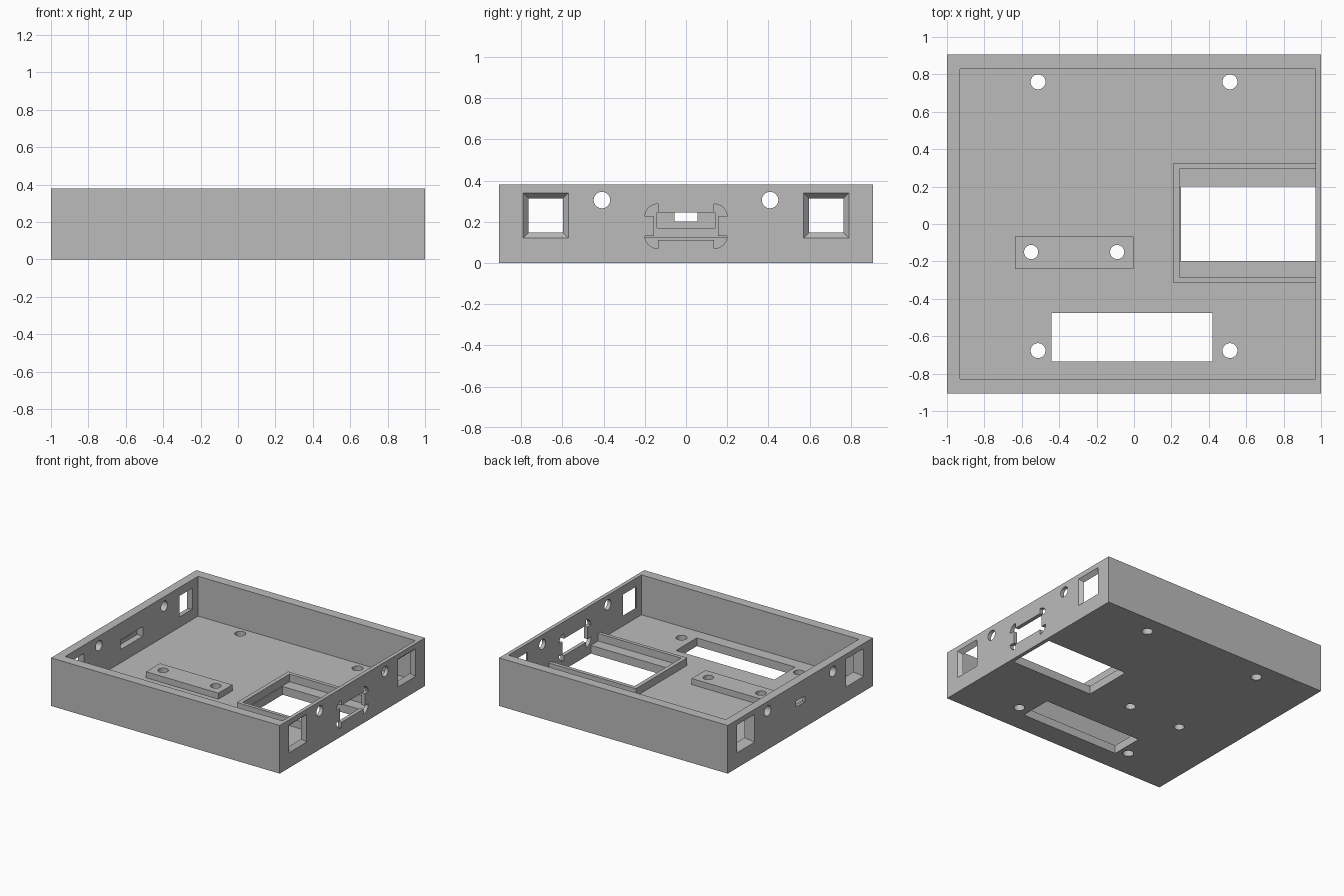
import bpy, bmesh, math
from mathutils import Vector

old = bpy.data.objects.get("Cube")
if old:
    bpy.data.objects.remove(old, do_unlink=True)

grey = bpy.data.materials.new("plain grey")
grey.use_nodes = True
colour = (0.5, 0.5, 0.5, 1)
grey.diffuse_color = colour
grey.node_tree.nodes["Principled BSDF"].inputs["Base Color"].default_value = colour


def loft(name, start, end):
    """Solid between two matching outlines of 3D points."""
    bm = bmesh.new()
    a = [bm.verts.new(p) for p in start]
    b = [bm.verts.new(p) for p in end]
    bm.faces.new(a)
    bm.faces.new(b[::-1])
    for i in range(len(a)):
        j = (i + 1) % len(a)
        bm.faces.new((a[j], a[i], b[i], b[j]))
    bmesh.ops.recalc_face_normals(bm, faces=bm.faces)
    mesh = bpy.data.meshes.new(name)
    bm.to_mesh(mesh)
    bm.free()
    mesh.materials.append(grey)
    obj = bpy.data.objects.new(name, mesh)
    bpy.context.collection.objects.link(obj)
    return obj


def upright(name, outline, z0, z1):
    return loft(name, [(x, y, z0) for x, y in outline], [(x, y, z1) for x, y in outline])


def sideways(name, outline, x0, x1):
    return loft(name, [(x0, y, z) for y, z in outline], [(x1, y, z) for y, z in outline])


def rect(u0, u1, v0, v1):
    return [(u0, v0), (u1, v0), (u1, v1), (u0, v1)]


def disc(u, v, r, n=32):
    return [(u + r * math.cos(math.tau * i / n), v + r * math.sin(math.tau * i / n)) for i in range(n)]


def square(x, y, z, h):
    return [(x, y + u * h, z + v * h) for u, v in rect(-1, 1, -1, 1)]


def cut(obj, cutters):
    """Subtract every cutter, bake the result and remove the cutters."""
    for c in cutters:
        c.hide_render = True
        mod = obj.modifiers.new("cut", 'BOOLEAN')
        mod.operation, mod.solver, mod.object = 'DIFFERENCE', 'EXACT', c
    graph = bpy.context.evaluated_depsgraph_get()
    baked = bpy.data.meshes.new_from_object(obj.evaluated_get(graph))
    obj.modifiers.clear()
    obj.data = baked
    for c in cutters:
        bpy.data.objects.remove(c, do_unlink=True)


HALF_Y, HEIGHT, FLOOR = 0.907, 0.38, 0.065
IN_L, IN_R = -0.93, 0.97

# Open tray with cavity
tray = upright("tray", rect(-1, 1, -HALF_Y, HALF_Y), 0, HEIGHT)
cutters = [upright("cavity", rect(IN_L, IN_R, -0.83, 0.83), FLOOR, 0.6)]

# Floor openings and corner screw holes
cutters.append(upright("port_opening", rect(0.25, IN_R, -0.197, 0.2), -0.1, 0.2))
cutters.append(upright("floor_slot", rect(-0.44, 0.42, -0.735, -0.475), -0.1, 0.2))
for x in (-0.513, 0.513):
    for y in (-0.677, 0.76):
        cutters.append(upright("screw_hole", disc(x, y, 0.04), -0.1, 0.2))
block_holes = [(-0.55, -0.15), (-0.09, -0.15)]
for x, y in block_holes:
    cutters.append(upright("block_hole", disc(x, y, 0.038), -0.1, 0.2))

# Round holes and tapered square windows in both end walls
for y in (-0.408, 0.408):
    cutters.append(sideways("round_hole", disc(y, 0.305, 0.04), -1.2, 1.2))
for y in (-0.68, 0.68):
    for outer, inner in ((-1, IN_L), (1, IN_R)):
        big, small = Vector(square(outer, y, 0.23, 0.11)[0]), 0.083
        slope = (0.11 - small) / (inner - outer)
        over = 0.01 if outer > 0 else -0.01
        cutters.append(loft("window",
                            square(outer + over, y, 0.23, 0.11 + abs(slope * over)),
                            square(inner - over, y, 0.23, small - abs(slope * over))))

# Connector cutout with four rounded lugs in the right wall
quarter = [(0.155, 0), (0.155, 0.048)]
for i in range(9):
    t = math.pi / 2 * i / 8
    quarter.append((0.137 + 0.062 * math.cos(t), 0.048 + 0.06 * math.sin(t)))
quarter.append((0.137, 0.067))
half = quarter + [(-y, z) for y, z in quarter[::-1]]
lower = [(y, -z) for y, z in half[::-1] if z > 0]
outline = [(y, z + 0.178) for y, z in half + lower]
cutters.append(sideways("connector_cutout", outline, 0.9, 1.1))

# Recess and small slot in the left wall
cutters.append(sideways("recess", rect(-0.14, 0.14, 0.17, 0.245), -0.98, -0.9))
cutters.append(sideways("small_slot", rect(-0.055, 0.055, 0.2, 0.245), -1.1, -0.9))
cut(tray, cutters)

# Raised rim on three sides of the port opening
rim = [(IN_R, -0.315), (0.21, -0.315), (0.21, 0.325), (IN_R, 0.325),
       (IN_R, 0.295), (0.243, 0.295), (0.243, -0.287), (IN_R, -0.287)]
upright("port_rim", rim, FLOOR, 0.125)

# Mounting block with two holes
block = upright("mounting_block", rect(-0.635, -0.003, -0.24, -0.067), FLOOR, 0.113)
cut(block, [upright("block_hole", disc(x, y, 0.038), 0, 0.3) for x, y in block_holes])

# Smooth the round holes, keep edges sharp
for obj in bpy.context.view_layer.objects:
    obj.select_set(obj.type == 'MESH' and obj.name in ("tray", "mounting_block"))
bpy.context.view_layer.objects.active = tray
bpy.ops.object.shade_smooth_by_angle(angle=math.radians(30))
